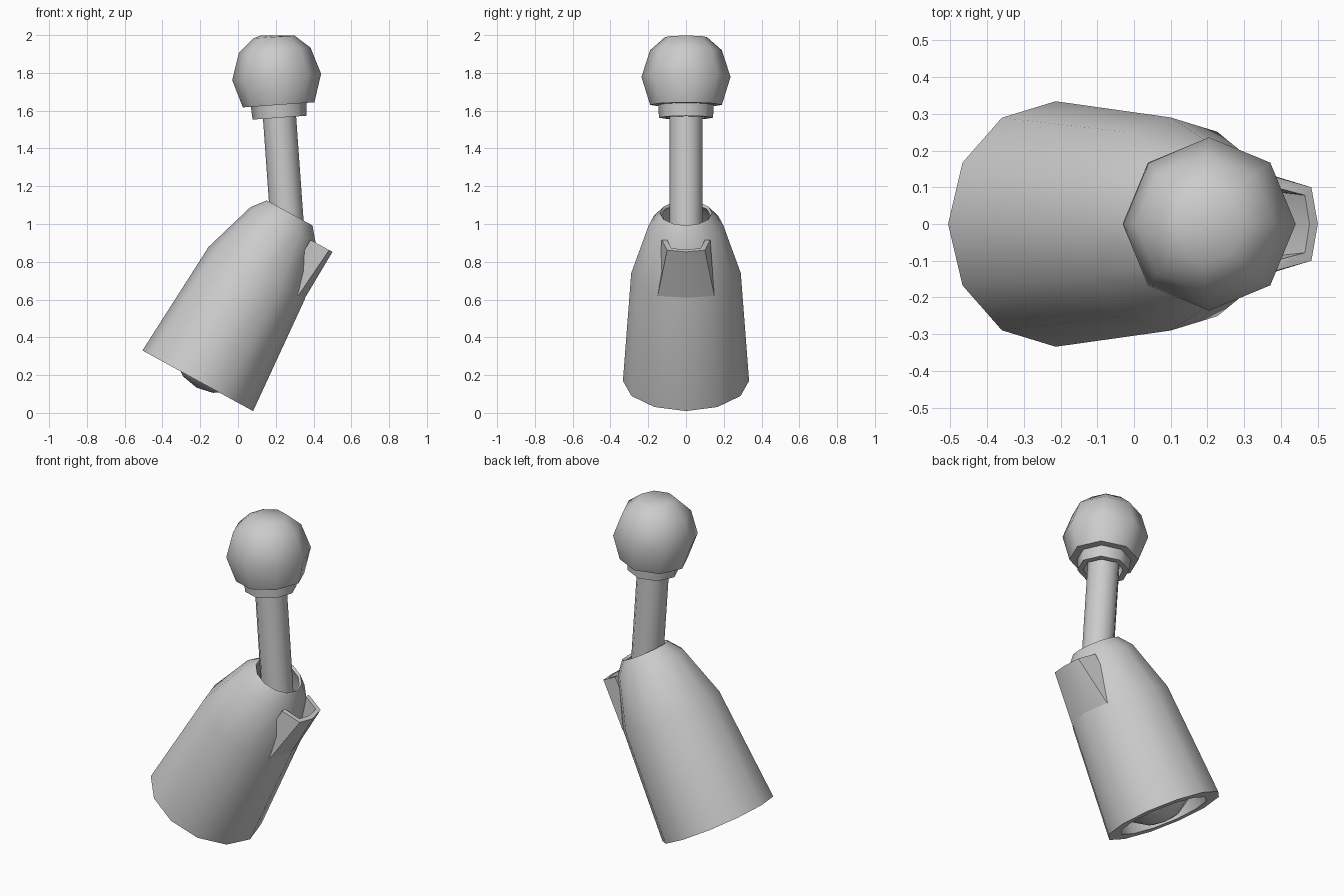
import bpy, bmesh, math
from mathutils import Matrix

if "Cube" in bpy.data.objects:
    bpy.data.objects.remove(bpy.data.objects["Cube"])


def frame(x, z, tilt):
    """Local frame leaning in the x-z plane."""
    return Matrix.Translation((x, 0, z)) @ Matrix.Rotation(math.radians(tilt), 4, 'Y')


BODY = frame(-0.213, 0.17, 28.7)
STICK = frame(0.22, 1.563, -4.1)


def finish(name, bm, matrix, angle=50):
    bmesh.ops.recalc_face_normals(bm, faces=bm.faces[:])
    bmesh.ops.transform(bm, matrix=matrix, verts=bm.verts[:])
    mesh = bpy.data.meshes.new(name)
    bm.to_mesh(mesh)
    bm.free()
    ob = bpy.data.objects.new(name, mesh)
    bpy.context.collection.objects.link(ob)
    bpy.ops.object.select_all(action='DESELECT')
    ob.select_set(True)
    bpy.context.view_layer.objects.active = ob
    bpy.ops.object.shade_smooth_by_angle(angle=math.radians(angle))
    return ob


def bridge(bm, a, b):
    n = len(a)
    for i in range(n):
        bm.faces.new((a[i], a[(i + 1) % n], b[(i + 1) % n], b[i]))


def loft(bm, sections, closed=False):
    rings = [[bm.verts.new(p) for p in s] for s in sections]
    for a, b in zip(rings, rings[1:]):
        bridge(bm, a, b)
    if closed:
        bridge(bm, rings[-1], rings[0])
    return rings


def circle(r, z, sides):
    return [(r * math.cos(2 * math.pi * i / sides), r * math.sin(2 * math.pi * i / sides), z)
            for i in range(sides)]


def lathe(profile, sides, closed=False):
    bm = bmesh.new()
    return bm, loft(bm, [circle(r, z, sides) for r, z in profile], closed)


# Tilted hollow body, open at both ends
bm, _ = lathe([(0.257, 0), (0.334, 0), (0.29, 0.65), (0.197, 0.94), (0.138, 1.013),
               (0.128, 1.0), (0.17, 0.93), (0.25, 0.63)], 12, closed=True)
finish("body", bm, BODY)

# Ball filling the bottom opening
bm = bmesh.new()
bmesh.ops.create_uvsphere(bm, u_segments=12, v_segments=8, radius=0.235)
finish("bottom_ball", bm, BODY @ Matrix.Translation((0.012, 0, 0.2)))


# Open pocket on the side of the body
def pocket(u_mid, u_side, w_side, u_in, w_in, t):
    half = [(u_in, w_in), (u_side, w_side)]
    return ([(u, -w, t) for u, w in half] + [(u_mid, 0, t)]
            + [(u, w, t) for u, w in reversed(half)])


bm = bmesh.new()
rings = loft(bm, [pocket(0.287, 0.25, 0.15, 0.16, 0.15, 0.65),
                  pocket(0.298, 0.278, 0.1, 0.165, 0.128, 0.941),
                  pocket(0.272, 0.258, 0.078, 0.165, 0.1, 0.941),
                  pocket(0.265, 0.245, 0.09, 0.165, 0.1, 0.74)])
bm.faces.new(rings[0])
bm.faces.new(rings[-1])
finish("side_pocket", bm, BODY, 30)

# Stick running from the collar down into the body
bm, rings = lathe([(0.088, -0.75), (0.088, 0.07)], 12)
bm.faces.new(rings[0])
finish("stick", bm, STICK)

# Hollow collar under the knob
bm, rings = lathe([(0.105, 0.06), (0.11, 0), (0.143, 0), (0.148, 0.078)], 8)
bm.faces.new(rings[0])
finish("collar", bm, STICK, 46)

# Eight-sided knob with a nearly flat, off-centre cap
bm, rings = lathe([(0.19, 0.068), (0.236, 0.216), (0.19, 0.358), (0.11, 0.428)], 8)
bm.faces.new(rings[0])
tip = bm.verts.new((-0.07, 0, 0.441))
top = rings[-1]
for i in range(8):
    bm.faces.new((top[i], top[(i + 1) % 8], tip))
finish("knob", bm, STICK)
